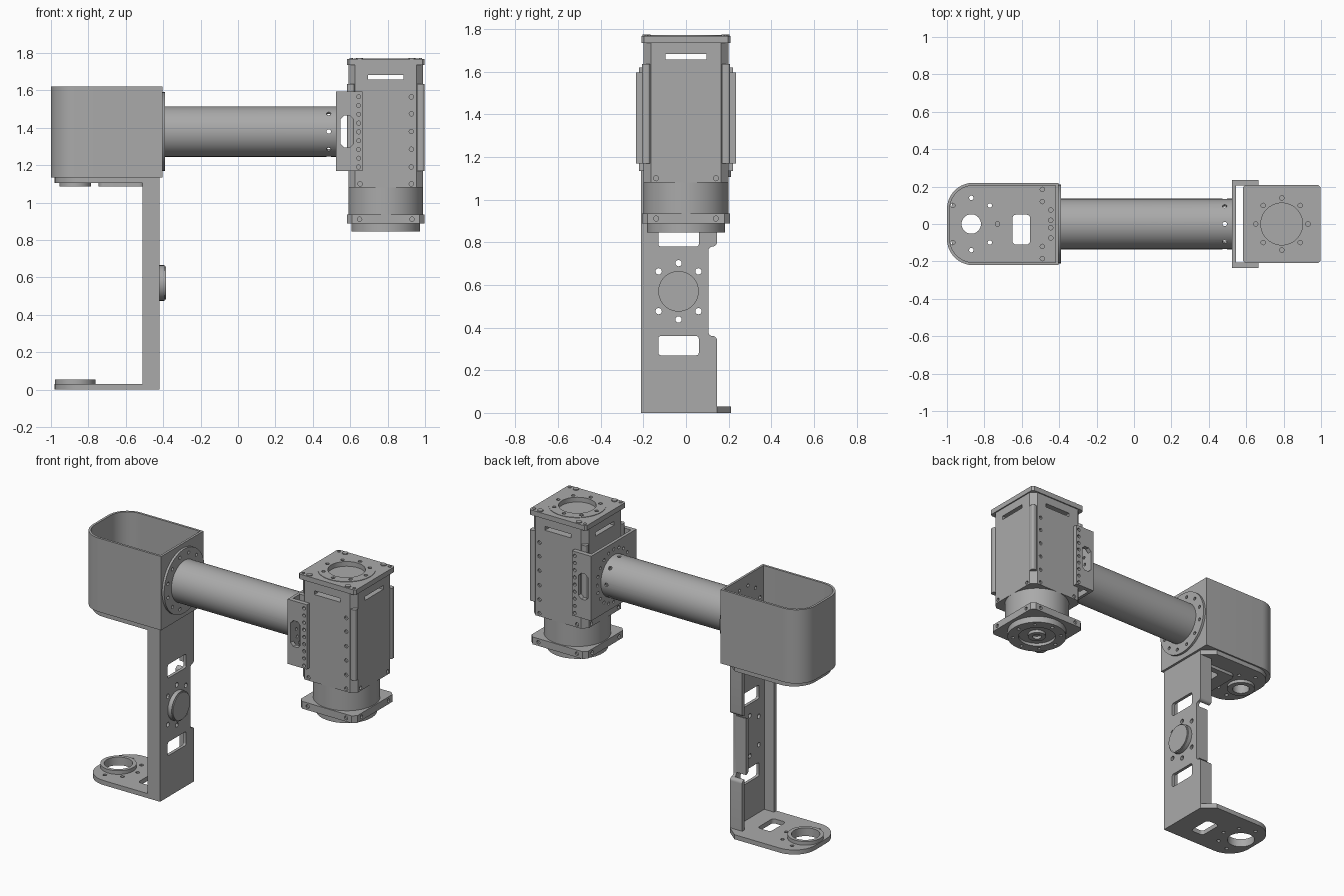
import bpy, bmesh
from math import sin, cos, pi
from mathutils import Vector

if "Cube" in bpy.data.objects:
    bpy.data.objects.remove(bpy.data.objects["Cube"])

GREY = (0.4, 0.4, 0.4, 1)
metal = bpy.data.materials.new("grey metal")
metal.use_nodes = True
metal.diffuse_color = GREY
metal.node_tree.nodes["Principled BSDF"].inputs["Base Color"].default_value = GREY
parts = []


# Profile helpers
def circle(u, v, r, n=40):
    return [(u + r * cos(2 * pi * i / n), v + r * sin(2 * pi * i / n)) for i in range(n)]


def outline(corners, n=6):
    """Polygon whose corners (u, v, radius) are rounded, or chamfered when n is 1."""
    pts = []
    for i, (u, v, r) in enumerate(corners):
        p = Vector((u, v))
        if not r:
            pts.append((u, v))
            continue
        da = (Vector(corners[i - 1][:2]) - p).normalized()
        db = (Vector(corners[(i + 1) % len(corners)][:2]) - p).normalized()
        for k in range(n + 1):
            t = pi / 2 * k / n
            pts.append(tuple(p + r * (da * (1 - sin(t)) + db * (1 - cos(t)))))
    return pts


def rect(u0, u1, v0, v1, r=0, n=6):
    return outline([(u0, v0, r), (u1, v0, r), (u1, v1, r), (u0, v1, r)], n)


def ring(u, v, r, n, start=0):
    return [(u + r * cos(start + 2 * pi * i / n), v + r * sin(start + 2 * pi * i / n)) for i in range(n)]


# Solid helpers
def prism(pts, axis, lo, hi):
    bm = bmesh.new()
    place = {"x": lambda u, v, w: (w, u, v), "y": lambda u, v, w: (u, w, v), "z": lambda u, v, w: (u, v, w)}[axis]
    a = [bm.verts.new(place(u, v, lo)) for u, v in pts]
    b = [bm.verts.new(place(u, v, hi)) for u, v in pts]
    bm.faces.new(a)
    bm.faces.new(b)
    for i in range(len(a)):
        bm.faces.new((a[i - 1], a[i], b[i], b[i - 1]))
    bmesh.ops.recalc_face_normals(bm, faces=bm.faces)
    return bm


def holes(centres, r, axis, lo, hi):
    return [prism(circle(u, v, r, 12), axis, lo, hi) for u, v in centres]


def mesh_object(name, solids):
    total = bmesh.new()
    for bm in solids:
        tmp = bpy.data.meshes.new("tmp")
        bm.to_mesh(tmp)
        total.from_mesh(tmp)
        bpy.data.meshes.remove(tmp)
        bm.free()
    me = bpy.data.meshes.new(name)
    total.to_mesh(me)
    total.free()
    ob = bpy.data.objects.new(name, me)
    bpy.context.scene.collection.objects.link(ob)
    return ob


def part(name, solid, cuts=()):
    ob = mesh_object(name, [solid])
    if cuts:
        cutter = mesh_object("cutter", cuts)
        mod = ob.modifiers.new("cut", "BOOLEAN")
        mod.operation, mod.solver, mod.object, mod.use_self = "DIFFERENCE", "EXACT", cutter, True
        deps = bpy.context.evaluated_depsgraph_get()
        deps.update()
        ob.data = bpy.data.meshes.new_from_object(ob.evaluated_get(deps))
        ob.modifiers.clear()
        bpy.data.objects.remove(cutter)
    ob.data.materials.clear()
    ob.data.materials.append(metal)
    parts.append(ob)
    return ob


# Open housing with rounded rear end
EX, TZ = -0.87, 1.38
shell = [(-0.405, -0.22, 0), (-0.405, 0.22, 0), (-1, 0.22, 0.14), (-1, -0.22, 0.14)]
inner = [(-0.42, -0.205, 0), (-0.42, 0.205, 0), (-0.985, 0.205, 0.125), (-0.985, -0.205, 0.125)]
bolt_ring = [p for p in ring(EX, 0, 0.14, 8) if p[0] > -1]
floor_bolts = [(-0.49, s * y) for s in (-1, 1) for y in (0.12, 0.185)] + [(-0.445, y) for y in (-0.075, -0.02, 0.02, 0.075)]
window = rect(-0.65, -0.555, -0.11, 0.05, 0.02)
flange_bolts = ring(0, TZ, 0.175, 12, pi / 12)
part("housing", prism(outline(shell, 10), "z", 1.135, 1.62),
     [prism(outline(inner, 10), "z", 1.15, 1.7), prism(circle(EX, 0, 0.052), "z", 1, 1.2),
      prism(window, "z", 1, 1.2)]
     + holes(bolt_ring + floor_bolts, 0.012, "z", 1, 1.2) + holes(flange_bolts, 0.011, "x", -0.43, -0.3))

# Link bracket: end plates
plate = [(-0.42, -0.21, 0), (-0.42, 0.145, 0), (-0.5, 0.21, 0), (-0.98, 0.21, 0.15), (-0.98, -0.21, 0.15)]
for name, z, bore in (("lower_plate", 0, 0.085), ("upper_plate", 1.105, 0.052)):
    part(name, prism(outline(plate, 10), "z", z, z + 0.03),
         [prism(circle(EX, 0, bore), "z", z - 0.1, z + 0.1), prism(window, "z", z - 0.1, z + 0.1)]
         + holes([p for p in bolt_ring if p[0] > -0.95], 0.012, "z", z - 0.1, z + 0.1))
for name, r, bore, z0 in (("lower_bearing_ring", 0.108, 0.085, 0.03), ("upper_bearing_ring", 0.085, 0.052, 1.085)):
    part(name, prism(circle(EX, 0, r), "z", z0, z0 + 0.024), [prism(circle(EX, 0, bore), "z", z0 - 0.1, z0 + 0.1)])
part("window_collar", prism(rect(-0.745, -0.5, -0.15, 0.09, 0.03), "z", 1.085, 1.107),
     [prism(window, "z", 1, 1.2)])

# Link bracket: upright channel with side notch
def channel(d):
    return outline([(-0.21 + d, 0.005 + d, 0), (0.145 - d, 0.005 + d, 0), (0.145 - d, 0.36 + d, 0.02),
                    (0.105 - d, 0.36 + d, 0.02), (0.105 - d, 0.78 - d, 0.02), (0.145 - d, 0.78 - d, 0.02),
                    (0.145 - d, 1.13 - d, 0), (-0.21 + d, 1.13 - d, 0)])


BY, BZ = -0.035, 0.57
web_bolts = [p for p in ring(BY, BZ, 0.132, 8) if abs(p[1] - BZ) > 0.01]
part("upright_channel", prism(channel(0), "x", -0.51, -0.42),
     [prism(channel(0.025), "x", -0.6, -0.44)]
     + [prism(rect(BY - 0.095, BY + 0.095, z, z + 0.09, 0.012), "x", -0.6, -0.3) for z in (0.27, 0.78)]
     + holes(web_bolts, 0.015, "x", -0.6, -0.3))
part("web_boss", prism(circle(BY, BZ, 0.095), "x", -0.43, -0.392))
part("web_boss_face", prism(circle(BY, BZ, 0.089), "x", -0.4, -0.386))

# Cross tube and its flange
part("tube_flange", prism(circle(0, TZ, 0.21, 64), "x", -0.405, -0.39),
     [prism(circle(0, TZ, 0.125), "x", -0.5, -0.3)] + holes(flange_bolts, 0.011, "x", -0.43, -0.3))
radial = []
for k in range(4):
    pin = holes([(0.485, 0)], 0.012, "z", -0.2, 0.2)[0]
    for v in pin.verts:
        y, z = v.co.y, v.co.z
        a = k * pi / 4
        v.co.y, v.co.z = y * cos(a) - z * sin(a), TZ + y * sin(a) + z * cos(a)
    radial.append(pin)
part("cross_tube", prism(circle(0, TZ, 0.135, 64), "x", -0.405, 0.53),
     [prism(circle(0, TZ, 0.122, 64), "x", -0.5, 0.6)] + radial)

# Clamp bracket between tube and drive
part("clamp_bracket", prism(rect(0.525, 0.665, -0.235, 0.235), "z", 1.17, 1.595),
     [prism(rect(0.545, 0.8, -0.206, 0.206), "z", 1, 1.8),
      prism(rect(0.547, 0.618, 1.295, 1.465, 0.02, 1), "y", -0.4, 0.4)]
     + holes([(0.645, 1.19 + 0.047 * i) for i in range(9)], 0.011, "y", -0.4, 0.4)
     + holes(ring(0, TZ, 0.172, 20), 0.01, "x", 0.4, 0.6))

# Drive unit, square body
MX = 0.79


def square(h, r, n=1):
    return rect(MX - h, MX + h, -h, h, r, n)


front_bolts = [(MX + s * 0.137, 1.1) for s in (-1, 1)] + [(MX + 0.137, z) for z in (1.19, 1.285, 1.38, 1.475, 1.565)]
body_cuts = [prism(rect(MX - 0.095, MX + 0.095, 1.657, 1.682), "y", -0.4, 0.4),
             prism(rect(-0.095, 0.095, 1.657, 1.682), "x", 0.4, 1.2)]
for s in (-1, 1):
    body_cuts += holes(front_bolts, 0.012, "y", s * 0.2 - 0.012, s * 0.2 + 0.012)
    body_cuts += holes([(-0.14, 1.1), (0.14, 1.1)], 0.012, "x", MX + s * 0.2 - 0.012, MX + s * 0.2 + 0.012)
part("drive_body", prism(square(0.2, 0.035), "z", 1.08, 1.735), body_cuts)
for i, (sx, sy) in enumerate(((1, 1), (1, -1), (-1, 1), (-1, -1))):
    u, v = sorted((MX + sx * 0.168, MX + sx * 0.206)), sorted((sy * 0.168, sy * 0.206))
    part(f"corner_rail_{i + 1}", prism(rect(*u, *v, 0.012), "z", 1.17, 1.635))

# Drive cap with bearing recess and screws
part("drive_cap", prism(square(0.208, 0.012), "z", 1.735, 1.768),
     [prism(circle(MX, 0, 0.112), "z", 1.74, 1.8)] + holes(ring(MX, 0, 0.14, 8), 0.012, "z", 1.75, 1.8))
part("cap_ring", prism(circle(MX, 0, 0.172, 48), "z", 1.765, 1.771),
     [prism(circle(MX, 0, 0.112), "z", 1.7, 1.8)] + holes(ring(MX, 0, 0.14, 8), 0.012, "z", 1.7, 1.8))
for sx in (-1, 1):
    for sy in (-1, 1):
        part("cap_screw", prism(circle(MX + sx * 0.14, sy * 0.185, 0.018, 16), "z", 1.76, 1.774))
        part("cap_pin", prism(circle(MX + sx * 0.185, sy * 0.185, 0.01, 12), "z", 1.76, 1.772))

# Drive neck, lower flange and output disc
part("drive_neck", prism(circle(MX, 0, 0.2, 64), "z", 0.93, 1.085))
flange_cuts = []
for s in (-1, 1):
    flange_cuts += holes([(MX - 0.14, 0.911), (MX + 0.14, 0.911)], 0.012, "y", s * 0.206 - 0.012, s * 0.206 + 0.012)
    flange_cuts += holes([(-0.14, 0.911), (0.14, 0.911)], 0.012, "x", MX + s * 0.206 - 0.012, MX + s * 0.206 + 0.012)
part("lower_flange", prism(square(0.206, 0.025), "z", 0.887, 0.935), flange_cuts)
part("output_disc", prism(circle(MX, 0, 0.183, 56), "z", 0.846, 0.89),
     [prism(circle(MX, 0, 0.115), "z", 0.8, 0.865)] + holes(ring(MX, 0, 0.15, 8), 0.011, "z", 0.8, 0.86))
part("output_hub", prism(circle(MX, 0, 0.055, 32), "z", 0.846, 0.88), [prism(circle(MX, 0, 0.028, 24), "z", 0.8, 0.87)])

# Smooth curved sides, keep edges sharp
bpy.ops.object.select_all(action="DESELECT")
for ob in parts:
    ob.select_set(True)
bpy.context.view_layer.objects.active = parts[0]
bpy.ops.object.shade_smooth_by_angle()
